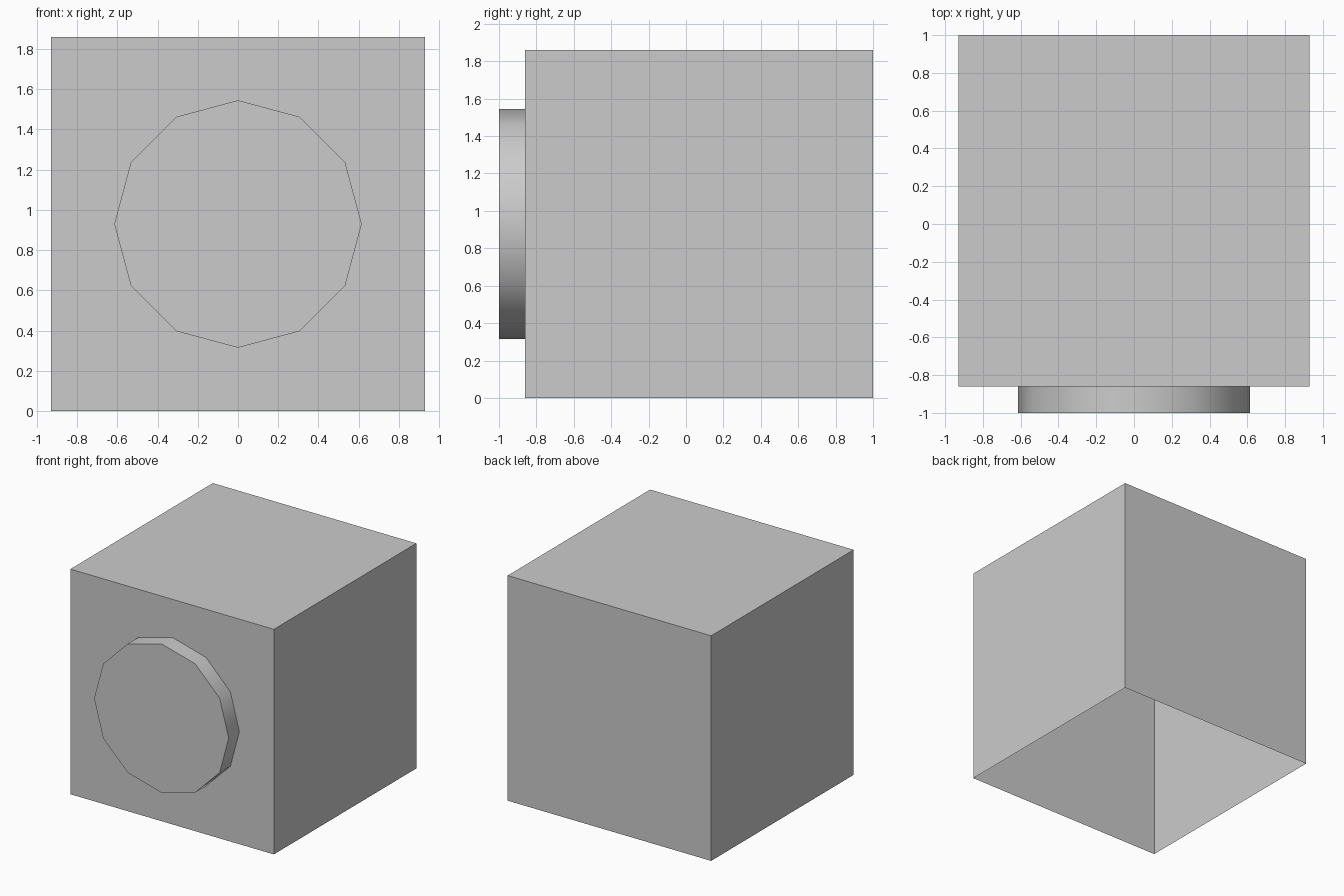
import bpy, bmesh, math
from mathutils import Matrix

if "Cube" in bpy.data.objects:
    bpy.data.objects.remove(bpy.data.objects["Cube"])

HALF = 0.93       # half width of the cube shell
FRONT = -0.86     # y of the front wall
KNOB_R = 0.615
KNOB_DEPTH = 0.14


def make_object(name, bm):
    mesh = bpy.data.meshes.new(name)
    bm.to_mesh(mesh)
    bm.free()
    obj = bpy.data.objects.new(name, mesh)
    bpy.context.collection.objects.link(obj)
    return obj


def remove_face(bm, test):
    bmesh.ops.delete(bm, geom=[f for f in bm.faces if test(f.normal)],
                     context='FACES_ONLY')


# Cube shell: thin walls, open underneath
bm = bmesh.new()
bmesh.ops.create_cube(bm, size=2 * HALF,
                      matrix=Matrix.Translation((0, FRONT + HALF, HALF)))
bm.normal_update()
remove_face(bm, lambda n: n.z < -0.9)
make_object("box_shell", bm)

# Twelve-sided disc on the front wall, open where it meets the wall
bm = bmesh.new()
place = (Matrix.Translation((0, FRONT - KNOB_DEPTH / 2, HALF))
         @ Matrix.Rotation(math.radians(90), 4, 'X'))
bmesh.ops.create_cone(bm, cap_ends=True, segments=12, radius1=KNOB_R,
                      radius2=KNOB_R, depth=KNOB_DEPTH, matrix=place)
bm.normal_update()
remove_face(bm, lambda n: n.y > 0.9)
disc = make_object("front_disc", bm)

# Slightly darker grey for the disc
grey = bpy.data.materials.new("darker_grey")
grey.diffuse_color = (0.56, 0.56, 0.56, 1)
grey.use_nodes = True
grey.node_tree.nodes["Principled BSDF"].inputs["Base Color"].default_value = grey.diffuse_color
disc.data.materials.append(grey)

# Smooth rim with a crisp cap edge
bpy.ops.object.select_all(action='DESELECT')
disc.select_set(True)
bpy.context.view_layer.objects.active = disc
bpy.ops.object.shade_smooth_by_angle(angle=math.radians(40))
